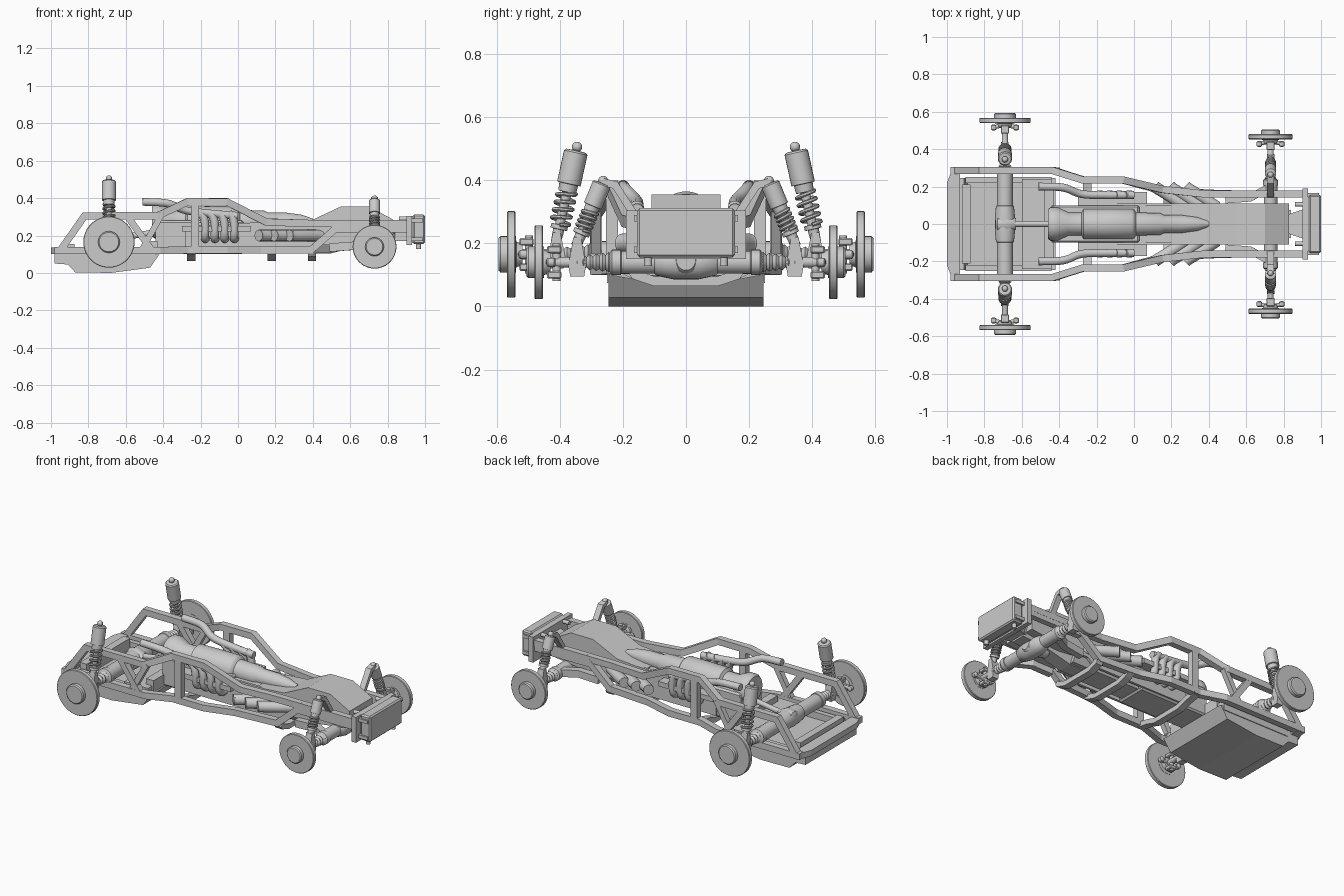
import bpy, bmesh, math
from mathutils import Vector as V

if "Cube" in bpy.data.objects:
    bpy.data.objects.remove(bpy.data.objects["Cube"])


def finish(name, bm, smooth=False):
    bmesh.ops.recalc_face_normals(bm, faces=bm.faces)
    me = bpy.data.meshes.new(name)
    bm.to_mesh(me)
    bm.free()
    ob = bpy.data.objects.new(name, me)
    bpy.context.collection.objects.link(ob)
    if smooth:
        bpy.ops.object.select_all(action='DESELECT')
        ob.select_set(True)
        bpy.context.view_layer.objects.active = ob
        bpy.ops.object.shade_smooth_by_angle(angle=math.radians(40))
    return ob


def skin(name, rings, smooth):
    bm = bmesh.new()
    vs = [[bm.verts.new(p) for p in r] for r in rings]
    n = len(vs[0])
    for a, b in zip(vs, vs[1:]):
        for i in range(n):
            bm.faces.new((a[i], a[(i + 1) % n], b[(i + 1) % n], b[i]))
    bm.faces.new(vs[0])
    bm.faces.new(vs[-1][::-1])
    return finish(name, bm, smooth)


def box(name, x0, x1, y0, y1, z0, z1, bev=0.0):
    bm = bmesh.new()
    bmesh.ops.create_cube(bm, size=1)
    for v in bm.verts:
        v.co = V(((x0 + x1) / 2 + v.co.x * (x1 - x0), (y0 + y1) / 2 + v.co.y * (y1 - y0),
                  (z0 + z1) / 2 + v.co.z * (z1 - z0)))
    if bev:
        bmesh.ops.bevel(bm, geom=bm.edges[:], offset=bev, segments=1, affect='EDGES')
    return finish(name, bm)


def prism(name, pts, y0, y1):
    return skin(name, [[(x, y, z) for x, z in pts] for y in (y0, y1)], False)


def sweep(name, pts, w, h=None, n=4, ref=(0, 1, 0)):
    """Square beam (n=4) or round tube of half sizes w, h along a path."""
    pts = [V(p) for p in pts]
    h = h or w
    rings = []
    for i, p in enumerate(pts):
        a = (p - pts[max(i - 1, 0)]).normalized()
        b = (pts[min(i + 1, len(pts) - 1)] - p).normalized()
        t = (a + b).normalized()
        k = 1 / max(t.dot(b if b.length else a), 0.6)
        up = t.cross(V(ref)).normalized()
        side = up.cross(t).normalized()
        if n == 4:
            sec = [(1, 1), (-1, 1), (-1, -1), (1, -1)]
        else:
            sec = [(math.cos(6.28319 * j / n), math.sin(6.28319 * j / n)) for j in range(n)]
            k = 1
        rings.append([p + side * (c * w) + up * (s * h * k) for c, s in sec])
    return skin(name, rings, n > 4)


def curve(pts, steps=6):
    P = [V(p) for p in pts]
    P = [2 * P[0] - P[1]] + P + [2 * P[-1] - P[-2]]
    out = []
    for a, b, c, d in zip(P, P[1:], P[2:], P[3:]):
        for k in range(steps):
            t = k / steps
            out.append(0.5 * (2 * b + (c - a) * t + (2 * a - 5 * b + 4 * c - d) * t * t
                              + (3 * b - a - 3 * c + d) * t ** 3))
    return out + [P[-2]]


def lathe(name, p, q, prof, n=24):
    """Turned part: prof is (distance from p towards q, radius)."""
    p, d = V(p), (V(q) - V(p)).normalized()
    u = d.orthogonal().normalized()
    v = d.cross(u)
    ang = [6.28319 * j / n for j in range(n)]
    return skin(name, [[p + d * t + (u * math.cos(a) + v * math.sin(a)) * r for a in ang]
                       for t, r in prof], True)


def rod(name, p, q, r, n=16):
    return lathe(name, p, q, [(0, r), ((V(q) - V(p)).length, r)], n)


# Rear skid tray with bumper and raised inner parts
prism('skid_tray', [(-.98, .05), (-.91, .045), (-.87, .003), (-.68, 0), (-.47, .028), (-.42, .1),
                    (-.6, .085), (-.89, .085), (-.91, .12), (-.98, .12)], -.245, .245)
skin('rear_bumper', [[(x, y, z) for x, y in ((-1, -.22), (-.97, -.3), (-.93, -.3), (-.93, .3),
                      (-.97, .3), (-1, .22))] for z in (.1, .135)], False)
box('tray_rear_box', -.92, -.875, -.21, .21, .08, .155)
box('tray_front_step', -.6, -.44, -.24, .24, .08, .135)
box('engine_rear_plate', -.48, -.43, -.2, .2, .1, .17)

# Engine, tunnel and front cover
box('engine_block', -.44, .03, -.1, .1, .1, .28, .01)
box('engine_rail_plate', -.3, .07, -.17, .17, .222, .252)
skin('tunnel', [[(x, y, z) for y, z in ((-.07, .11), (.07, .11), (.1, .16), (.1, .26), (-.1, .26), (-.1, .16))]
                for x in (-.44, .5)], False)
prism('front_cover', [(.2, .15), (.6, .15), (.83, .18), (.83, .285), (.7, .355), (.55, .355),
                      (.39, .28), (.2, .265)], -.11, .11)
lathe('gearbox', (-.46, 0, .275), (1, 0, .275),
      [(0, .08), (.015, .09), (.05, .09), (.11, .062), (.18, .062), (.19, .08), (.32, .082), (.45, .082), (.46, .076),
       (.47, .062), (.6, .058), (.62, .048), (.72, .047), (.8, .036), (.86, .015)], 32)
rod('rear_driveshaft', (-.69, 0, .18), (-.42, 0, .22), .016)
skin('front_gear_nose', [[(x, y, z + dz) for y, z in ((-.075, .14), (-.045, .085), (.045, .085), (.075, .14))]
                         for x, dz in ((.38, .02), (.5, .02), (.66, .06), (.84, .075))], False)
skin('nose_mount', [[(.82, y, z) for y, z in ((-.05, .17), (.05, .17), (.05, .25), (-.05, .25))],
                    [(.91, y, z) for y, z in ((-.08, .17), (.08, .17), (.08, .26), (-.08, .26))]], False)

# Radiator
box('radiator_frame', .9, .93, -.19, .19, .15, .305)
box('radiator', .935, 1, -.155, .155, .155, .312, .008)
box('radiator_core', .92, .97, -.145, .145, .16, .305)
for z in (.18, .28):
    box('radiator_clamp', .925, .99, -.165, .165, z - .01, z + .01)

# V-shaped cross members under the floor
for x, y in ((-.25, .24), (.18, .19), (.395, .17)):
    sweep('cross_member', [(x, -y, .115), (x, -.16, .1), (x, -.1, .08), (x, .1, .08), (x, .16, .1), (x, y, .115)],
          .022, .015, ref=(1, 0, 0))

# Per axle: name, x, wheel z, disc inner y, disc radius, hub radius, shock ends, shock radius, tube radius
AXLES = [('rear', -.69, .165, .543, .137, .058, (.41, .215), (.345, .508), .038, .042),
         ('front', .73, .14, .455, .117, .05, (.345, .2), (.262, .4), .03, .036)]

for s in (1, -1):
    # Frame rails
    sweep('upper_rail', [(-.95, s * .285, .12), (-.82, s * .285, .305), (-.43, s * .285, .305),
                         (-.27, s * .235, .38), (-.06, s * .235, .38), (.15, s * .185, .272),
                         (.38, s * .16, .265), (.92, s * .16, .265)], .019)
    sweep('lower_rail', [(-.98, s * .285, .12), (-.42, s * .285, .12), (-.27, s * .235, .122),
                         (-.06, s * .235, .122), (.12, s * .185, .122), (.39, s * .165, .122),
                         (.56, s * .16, .27)], .019)
    sweep('front_lower_rail', [(.5, s * .16, .235), (.92, s * .16, .235)], .018)
    sweep('middle_post', [(-.23, s * .235, .11), (-.23, s * .235, .385)], .019, .022)
    sweep('rear_brace', [(-.59, s * .285, .3), (-.46, s * .285, .12)], .018)
    sweep('rear_brace_forward', [(-.51, s * .285, .13), (-.41, s * .285, .31)], .016)
    sweep('tray_side_rail', [(-.9, s * .235, .1), (-.44, s * .235, .1)], .015, .025)
    prism('side_panel', [(-.28, .11), (.38, .11), (.5, .22), (.5, .27), (.1, .27), (-.28, .25)], s * .095, s * .11)

    # Exhaust headers and collector
    sweep('exhaust_collector', curve([(.0, s * .155, .305), (-.15, s * .155, .318), (-.28, s * .16, .335),
                                      (-.38, s * .195, .372), (-.51, s * .2, .38)]), .021, n=14)
    for i in range(4):
        x = -.02 - .052 * i
        sweep('exhaust_header', curve([(x + .01, s * .08, .19), (x, s * .125, .182), (x, s * .152, .205),
                                       (x, s * .158, .26), (x - .01, s * .157, .3), (x - .03, s * .155, .318)]),
              .022, n=12, ref=(1, 0, 0))
    # Slanted side pipes
    for i in range(3):
        x = .11 + .082 * i
        sweep('side_pipe', curve([(x + .17, s * .09, .2), (x + .08, s * .15, .2), (x + .015, s * .19, .2),
                                  (x, s * .203, .2)]), .031, n=16, ref=(0, 0, 1))
    rod('radiator_foot', (.965, s * .12, .165), (.965, s * .12, .128), .013, 12)
    rod('radiator_bolt', (.93, s * .105, .29), (.86, s * .105, .29), .012, 12)

    for nm, x, z, yd, R, rh, lo, hi, rs, ra in AXLES:
        # Brake disc and hub
        lathe(nm + '_brake_disc', (x, s * (yd - .002), z), (x, s, z),
              [(0, R - .003), (.003, R), (.024, R), (.027, R - .003)], 48)
        lathe(nm + '_hub', (x, s * (yd - .025), z), (x, s, z),
              [(0, .035), (.02, .04), (.021, rh), (.07, rh), (.073, rh - .004), (.076, rh - .006)], 32)
        # Axle half, boots and stub shaft
        e = .3 if nm == 'rear' else .235
        lathe(nm + '_axle_tube', (x, 0, z), (x, s, z),
              [(0, .054), (.04, .054), (.095, ra + .006), (.1, ra), (e - .03, ra), (e - .028, ra + .004),
               (e, ra + .004), (e + .01, .026)])
        g = yd - .02 - e
        boot = [(k * g * .05, (.034 if k % 2 else .026) - .0012 * k) for k in range(12)]
        lathe(nm + '_axle_boot', (x, s * e, z), (x, s, z), boot + [(g * .6, .017), (g, .017)], 20)
        # Steering knuckle arms and bolts
        yk = yd - .045
        for dz in (-1, 1):
            rod(nm + '_knuckle_post', (x, s * yk, z), (x, s * yk, z + dz * .06), .013, 12)
            rod(nm + '_knuckle_arm', (x, s * (yk + .03), z), (x + dz * .06, s * (yk + .02), z), .011, 12)
            lathe(nm + '_knuckle_joint', (x + dz * .06, s * (yk + .003), z), (x + dz * .06, s, z),
                  [(0, .008), (.005, .015), (.025, .015), (.03, .008)], 12)
            box(nm + '_caliper_lug', x - .022, x + .022, *sorted((s * (yk - .015), s * (yk + .03))),
                z + dz * .04 - .012, z + dz * .04 + .012, .004)
        # Lower shock bracket
        yb = lo[0]
        skin(nm + '_shock_bracket', [[(x + c * .02, s * (yb + a), b) for a, b in
                                      ((-.022, z - .045), (.022, z - .045), (.028, z - .01), (.012, lo[1] + .02),
                                       (-.012, lo[1] + .02), (-.028, z - .01))] for c in (-1, 1)], False)
        # Shock absorber with coil spring
        p, q = V((x, s * lo[0], lo[1])), V((x, s * hi[0], hi[1]))
        L, d = (q - p).length, (q - p).normalized()
        lathe(nm + '_shock', p, q, [(-.01, .016), (.03, .018), (.031, .027), (.045, .027), (.046, .015),
              (L * .5, .015), (L * .505, rs * .75), (L * .59, rs * .8), (L * .595, rs), (L * .93, rs),
              (L * .95, rs * .85), (L * .955, .012), (L, .012)])
        lathe(nm + '_shock_ball', q - d * .018, q + d,
              [(.016 - .016 * math.cos(math.pi * k / 8), .0005 + .016 * math.sin(math.pi * k / 8))
               for k in range(9)], 14)
        u = V((1, 0, 0))
        w = d.cross(u)
        coil = []
        for k in range(61):
            a = k / 60 * 4.5 * 6.28319
            coil.append(p + d * (.045 + (L * .52 - .045) * k / 60)
                        + (u * math.cos(a) + w * math.sin(a)) * rs * .78)
        sweep(nm + '_spring', coil, .0065, n=7, ref=d)
    # Front shock mount and control arms
    sweep('front_shock_mount', [(.73, s * .15, .27), (.73, s * .225, .385), (.73, s * .265, .395)],
          .018, .012, ref=(1, 0, 0))
    sweep('front_control_arm', [(.49, s * .13, .135), (.62, s * .14, .145), (.73, s * .2, .145)], .022, .02,
          ref=(0, 0, 1))

# Axle differential covers
lathe('rear_differential', (-.74, 0, .17), (1, 0, .17), [(0, .03), (.01, .045), (.06, .055), (.11, .03)])
lathe('front_differential', (.785, 0, .145), (-1, 0, .145), [(0, .03), (.01, .04), (.06, .046), (.15, .03)])
